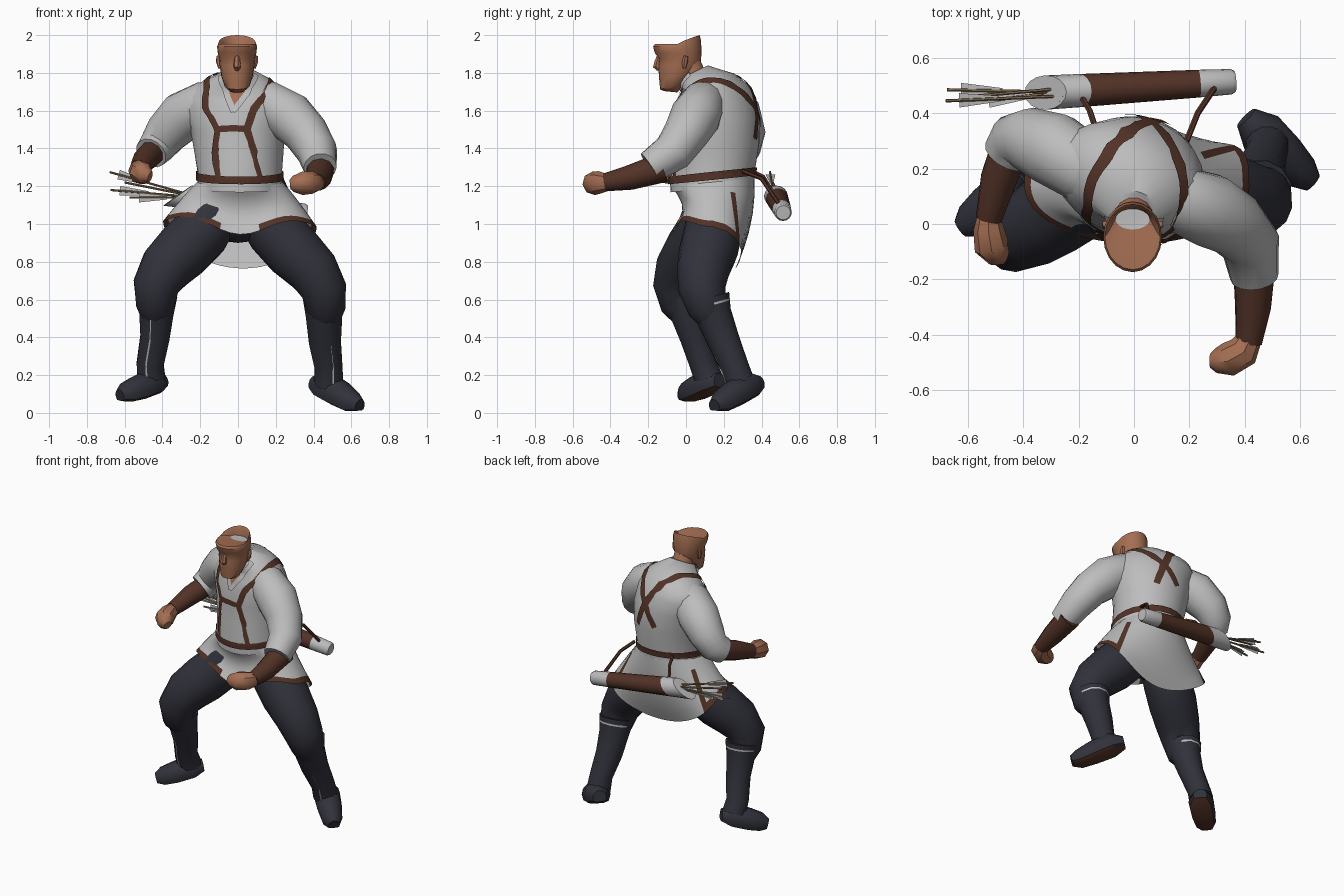
import bpy, bmesh, math
from mathutils import Vector as V
from mathutils.bvhtree import BVHTree

if "Cube" in bpy.data.objects:
    bpy.data.objects.remove(bpy.data.objects["Cube"])
TAU = math.tau

def mat(name, r, g, b):
    m = bpy.data.materials.new(name)
    m.diffuse_color = (r, g, b, 1)
    m.use_nodes = True
    m.node_tree.nodes["Principled BSDF"].inputs["Base Color"].default_value = m.diffuse_color
    return m
ROBE = mat("robe grey white", .51, .51, .51)
SKIN = mat("skin", .37, .155, .085)
BROWN = mat("leather brown", .085, .032, .02)
NAVY = mat("dark navy", .03, .031, .043)
WOOD = mat("arrow wood", .25, .17, .09)

def finish(name, bm, mats, rule=None):
    bmesh.ops.recalc_face_normals(bm, faces=bm.faces)
    if rule:
        for f in bm.faces:
            f.material_index = rule(f)
    me = bpy.data.meshes.new(name)
    bm.to_mesh(me)
    bm.free()
    for m in mats:
        me.materials.append(m)
    ob = bpy.data.objects.new(name, me)
    bpy.context.collection.objects.link(ob)
    return ob

def loft(name, rings, mats, caps=(True, True), bands=None, rule=None, closed=True):
    """Skin a list of point rings; bands gives a material index per step, then the end cap."""
    bm = bmesh.new()
    vs = [[bm.verts.new(p) for p in r] for r in rings]
    n = len(rings[0])
    for i in range(len(vs) - 1):
        for j in range(n if closed else n - 1):
            k = (j + 1) % n
            f = bm.faces.new((vs[i][j], vs[i][k], vs[i + 1][k], vs[i + 1][j]))
            f.material_index = bands[i] if bands else 0
    for c, r, b in ((caps[0], vs[0], 0), (caps[1], vs[-1], -1)):
        if c:
            f = bm.faces.new(r)
            f.material_index = bands[b] if bands else 0
    return finish(name, bm, mats, rule)

def tube_rings(pts, n=12, sole=9):
    """Rings of (x, y, z, radius) swept along a path; sole flattens the underside."""
    ps = [V(p[:3]) for p in pts]
    rings, t0, u = [], None, None
    for i, p in enumerate(ps):
        t = (ps[min(i + 1, len(ps) - 1)] - ps[max(i - 1, 0)]).normalized()
        u = t.orthogonal().normalized() if t0 is None else t0.rotation_difference(t) @ u
        t0, w, r = t, t.cross(u), pts[i][3]
        ring = []
        for j in range(n):
            o = (u * math.cos(TAU * j / n) + w * math.sin(TAU * j / n)) * r
            o.z = max(o.z, -sole * r)
            ring.append(p + o)
        rings.append(ring)
    return rings

def tube(name, pts, m, n=12):
    return loft(name, tube_rings(pts, n), [m])

def oval(cx, cy, z, rx, ry, yaw=0, slope=0, n=24):
    c, s, out = math.cos(yaw), math.sin(yaw), []
    for j in range(n):
        x, y = rx * math.sin(TAU * j / n), -ry * math.cos(TAU * j / n)
        out.append(V((cx + x * c - y * s, cy + x * s + y * c, z + slope * y)))
    return out

# torso of the robe, twisting and leaning forward towards the shoulders
torso = loft("robe_torso", [
    oval(.01, .14, 1.19, .228, .222, 0, .1),
    oval(.01, .14, 1.26, .222, .225, -.05, .1),
    oval(.005, .165, 1.4, .24, .225, -.15, .15),
    oval(0, .165, 1.53, .258, .22, -.27, .2),
    oval(-.02, .16, 1.63, .28, .2, -.36, .22),
    oval(-.025, .15, 1.7, .262, .17, -.36, .25),
    oval(-.015, .12, 1.753, .185, .13, -.3, .35),
    oval(0, .04, 1.8, .078, .078, -.1, .5)], [ROBE])
bm = bmesh.new()
bm.from_mesh(torso.data)
bmesh.ops.triangulate(bm, faces=bm.faces)
tree = BVHTree.FromBMesh(bm)

def ribbon(name, pts, widths, m, lift=.007):
    """Flat band laid on the torso along a path."""
    pts = [V(p) for p in pts]
    if not isinstance(widths, (list, tuple)):
        widths = [widths] * len(pts)
    path = []
    for i in range(len(pts) - 1):
        for k in range(6):
            path.append((pts[i].lerp(pts[i + 1], k / 6),
                         widths[i] + (widths[i + 1] - widths[i]) * k / 6))
    path.append((pts[-1], widths[-1]))
    rings = []
    for i, (p, w) in enumerate(path):
        t = (path[min(i + 1, len(path) - 1)][0] - path[max(i - 1, 0)][0]).normalized()
        nrm = tree.find_nearest(p)[1]
        side = t.cross(nrm).normalized()
        row = []
        for s in (-.5, -.17, .17, .5):
            loc, nn, _, _ = tree.find_nearest(p + side * w * s)
            row.append(loc + nn * lift)
        rings.append(row)
    return loft(name, rings, [m], (False, False), closed=False)

# open neckline, collar and harness straps
ribbon("neckline_skin", [(0, -.04, 1.76), (-.015, -.05, 1.68), (-.03, -.08, 1.61)], [.15, .1, .008], SKIN)
ribbon("collar_a", [(-.085, .03, 1.78), (-.07, -.04, 1.7), (-.03, -.08, 1.6)], .032, ROBE, .012)
ribbon("collar_b", [(.085, .03, 1.78), (.05, -.05, 1.7), (-.03, -.08, 1.6)], .032, ROBE, .012)
ribbon("strap_a", [(-.13, -.1, 1.25), (-.15, -.08, 1.38), (-.13, -.08, 1.5), (-.2, -.02, 1.63),
                   (-.18, .04, 1.73), (-.15, .16, 1.78), (-.05, .27, 1.72), (.06, .34, 1.58),
                   (.12, .37, 1.45)], .042, BROWN)
ribbon("strap_b", [(.14, -.1, 1.25), (.1, -.1, 1.38), (.05, -.1, 1.5), (.09, -.08, 1.62),
                   (.16, -.03, 1.7), (.19, .08, 1.77), (.14, .22, 1.72), (.03, .36, 1.57),
                   (-.03, .4, 1.47)], .042, BROWN)
ribbon("chest_strap", [(-.13, -.08, 1.505), (-.04, -.1, 1.51), (.05, -.1, 1.505)], .034, BROWN)
loop = oval(.01, .14, 1.255, .24, .24, 0, .1)
ribbon("belt", loop + loop[:1], .042, BROWN, .009)

# flared skirt: short side panels with a leather hem, long back flap
NA = 48
bm = bmesh.new()
vs = []
for t in (0, .2, .4, .6, .75, .86, 1):
    row = []
    for j in range(NA):
        a = TAU * j / NA
        c, s = math.cos(a), math.sin(a)
        b = max(0, -c)
        hem = 1.045 - .1 * max(0, c) ** 8 - .28 * b ** 1.2 - .015 * s - .045 * s ** 4
        rx = .222 + .185 * t ** .9
        if b:
            y = (.222 + .03 * t - .13 * t * t * b * b) * (b + (b ** .6 - b) * t)
        else:
            y = -(.222 - .06 * math.sin(math.pi * t) * c - .01 * t) * c
        top = 1.225 + .1 * y
        row.append(bm.verts.new((.01 + rx * s, .14 + y, top + (hem - top) * t)))
    vs.append(row)
for i in range(len(vs) - 1):
    for j in range(NA):
        k = (j + 1) % NA
        bm.faces.new((vs[i][j], vs[i][k], vs[i + 1][k], vs[i + 1][j]))
bm.faces.index_update()
def hem_rule(f):
    j, i = f.index % NA, f.index // NA
    ang = min(j + .5, NA - j - .5) * TAU / NA
    return 1 if (i == 5 and .3 < ang < 2.05) or (i > 0 and 1.9 < ang < 2.05) else 0
finish("robe_skirt", bm, [ROBE, BROWN], hem_rule)

# sleeves, bracers and fists
tube("sleeve_right", [(-.06, .13, 1.64, .09), (-.18, .2, 1.63, .125), (-.29, .27, 1.57, .135),
     (-.38, .305, 1.48, .117), (-.43, .3, 1.41, .1), (-.46, .25, 1.375, .088)], ROBE, 14)
tube("sleeve_left", [(.05, .12, 1.65, .09), (.16, .09, 1.64, .12), (.27, .05, 1.57, .135),
     (.36, 0, 1.48, .12), (.42, -.07, 1.38, .108), (.435, -.19, 1.3, .088)], ROBE, 14)
tube("bracer_right", [(-.44, .3, 1.39, .07), (-.49, .16, 1.345, .066), (-.525, .02, 1.295, .048)], BROWN, 10)
tube("bracer_left", [(.435, -.12, 1.3, .08), (.43, -.3, 1.245, .066), (.415, -.43, 1.22, .048)], BROWN, 10)
tube("fist_right", [(-.525, .03, 1.295, .042), (-.525, -.02, 1.285, .056), (-.515, -.08, 1.272, .064),
     (-.49, -.11, 1.258, .05), (-.465, -.12, 1.25, .03)], SKIN, 8)
tube("fist_left", [(.42, -.41, 1.22, .044), (.395, -.46, 1.22, .06), (.34, -.49, 1.215, .062),
     (.295, -.495, 1.212, .044), (.275, -.495, 1.21, .025)], SKIN, 8)

# trousers, boots with dark soles and pale boot trim
pelvis = bmesh.new()
bmesh.ops.create_uvsphere(pelvis, u_segments=16, v_segments=10, radius=1)
for v in pelvis.verts:
    v.co = V((v.co.x * .2, v.co.y * .15 + .14, v.co.z * .16 + 1.06))
finish("pelvis", pelvis, [NAVY])
legs = {
    "left": ([(.1, .15, 1.09, .135), (.19, .145, .97, .155), (.29, .12, .86, .156), (.4, .09, .75, .14),
              (.455, .085, .65, .124), (.465, .115, .55, .105), (.465, .14, .5, .08)],
             [(.455, .12, .61, .116), (.455, .145, .52, .1), (.46, .2, .38, .088), (.48, .26, .24, .076), (.48, .29, .15, .08)],
             [(.405, .385, .155, .045), (.46, .33, .14, .085), (.54, .25, .092, .08), (.605, .185, .05, .066), (.645, .15, .035, .038)]),
    "right": ([(-.1, .13, 1.09, .135), (-.19, .1, .96, .155), (-.29, .04, .86, .156), (-.38, -.02, .77, .143),
               (-.435, -.05, .67, .124), (-.438, -.03, .57, .104), (-.438, 0, .52, .08)],
              [(-.43, -.015, .62, .112), (-.432, .005, .53, .094), (-.44, .045, .4, .08), (-.465, .09, .26, .074), (-.46, .12, .18, .078)],
              [(-.4, .18, .165, .045), (-.45, .13, .155, .082), (-.53, .06, .122, .078), (-.59, .01, .1, .066), (-.625, -.015, .088, .038)])}
for side, (thigh, boot, foot) in legs.items():
    sg = 1 if side == "left" else -1
    tube("trouser_leg_" + side, thigh, NAVY, 14)
    tube("boot_shaft_" + side, boot, NAVY)
    loft("boot_foot_" + side, tube_rings(foot, 12, .6), [NAVY, BROWN],
         rule=lambda f: 1 if f.normal.z < -.72 else 0)
    seam = [(x + sg * r * .3, y - r * .96, z, .006) for x, y, z, r in boot[1:]]
    tube("boot_seam_" + side, seam, ROBE, 4)
    a, b = V(boot[0]), V(boot[1])
    cuff = [(*a.lerp(b, k), a[3] + (b[3] - a[3]) * k + .004) for k in (.35, .47)]
    loft("boot_cuff_trim_" + side, tube_rings(cuff), [ROBE], (False, False))

# neck and head with an open, sunken crown
tube("neck", [(0, .07, 1.68, .075), (0, .045, 1.77, .07), (0, .01, 1.86, .065)], SKIN)
def face(z, yf, yb, rx, slope=0, rise=0):
    ring = oval(-.005, (yf + yb) / 2, z, rx, (yb - yf) / 2, 0, slope, 20)
    for j, p in enumerate(ring):
        p.z += rise * max(0, -math.cos(TAU * j / 20)) ** .8
    return ring
loft("head", [face(1.7, -.115, -.045, .035, -.1), face(1.73, -.137, 0, .066, .25),
     face(1.785, -.142, .05, .084, .2), face(1.84, -.147, .075, .092), face(1.875, -.143, .08, .095),
     face(1.905, -.165, .082, .102), face(1.94, -.174, .08, .106, 0, .03), face(1.952, -.165, .072, .1, 0, .048),
     face(1.95, -.11, .062, .085, 0, .035), face(1.935, -.02, .055, .062)],
     [SKIN, ROBE], bands=[0] * 9 + [1])
tube("nose", [(-.005, -.14, 1.895, .012), (-.005, -.15, 1.86, .017), (-.005, -.155, 1.835, .021),
     (-.005, -.14, 1.82, .015)], SKIN, 6)
for s in (-1, 1):
    tube("ear", [(-.005 + s * .09, -.01, 1.825, .01), (-.005 + s * .096, -.005, 1.86, .016),
                 (-.005 + s * .098, 0, 1.89, .012)], SKIN, 6)

# quiver: pale ends, leather body, slanted open mouth
A, B = V((.365, .515, 1.06)), V((-.32, .475, 1.15))
ts = (0, .02, .19, .82, 1, 1, .8)
qr = tube_rings([(*A.lerp(B, t), r) for t, r in zip(ts, (.038, .046, .05, .06, .062, .054, .05))], 16)
for k, amt in ((3, .6), (4, 1.1), (5, 1.1)):
    c = A.lerp(B, ts[k])
    qr[k] = [p + V((1, 0.05, -.12)) * ((p.z - c.z) * amt) for p in qr[k]]
loft("quiver", qr, [ROBE, BROWN, NAVY], bands=[0, 0, 1, 0, 0, 2, 2])
for i, (x, y, z) in enumerate(((-.68, .445, 1.275), (-.675, .485, 1.18), (-.575, .44, 1.14), (-.6, .46, 1.22))):
    root, tip = V((-.2, .475 + .01 * (i - 1), 1.14)), V((x, y, z))
    tube("arrow_shaft", [(*root, .006), (*tip, .006)], WOOD, 6)
    if i < 3:
        d = (tip - root).normalized()
        for up in (V((0, 0, 1)), V((0, 1, 0))):
            w = (up - d * up.dot(d)).normalized() * .026
            a, b = tip - d * .05, tip - d * .2
            bm = bmesh.new()
            bm.faces.new([bm.verts.new(p) for p in (a + w, a - w, b - w * .4, b + w * .4)])
            finish("fletching", bm, [ROBE])

# cords from the belt to the quiver
tube("cord_a", [(-.14, .35, 1.28, .011), (-.16, .41, 1.25, .011), (-.19, .46, 1.17, .011)], BROWN, 6)
tube("cord_b", [(.19, .3, 1.28, .011), (.23, .4, 1.24, .011), (.29, .49, 1.11, .011)], BROWN, 6)

bpy.ops.object.select_all(action='SELECT')
bpy.context.view_layer.objects.active = torso
bpy.ops.object.shade_smooth_by_angle(angle=math.radians(42))
